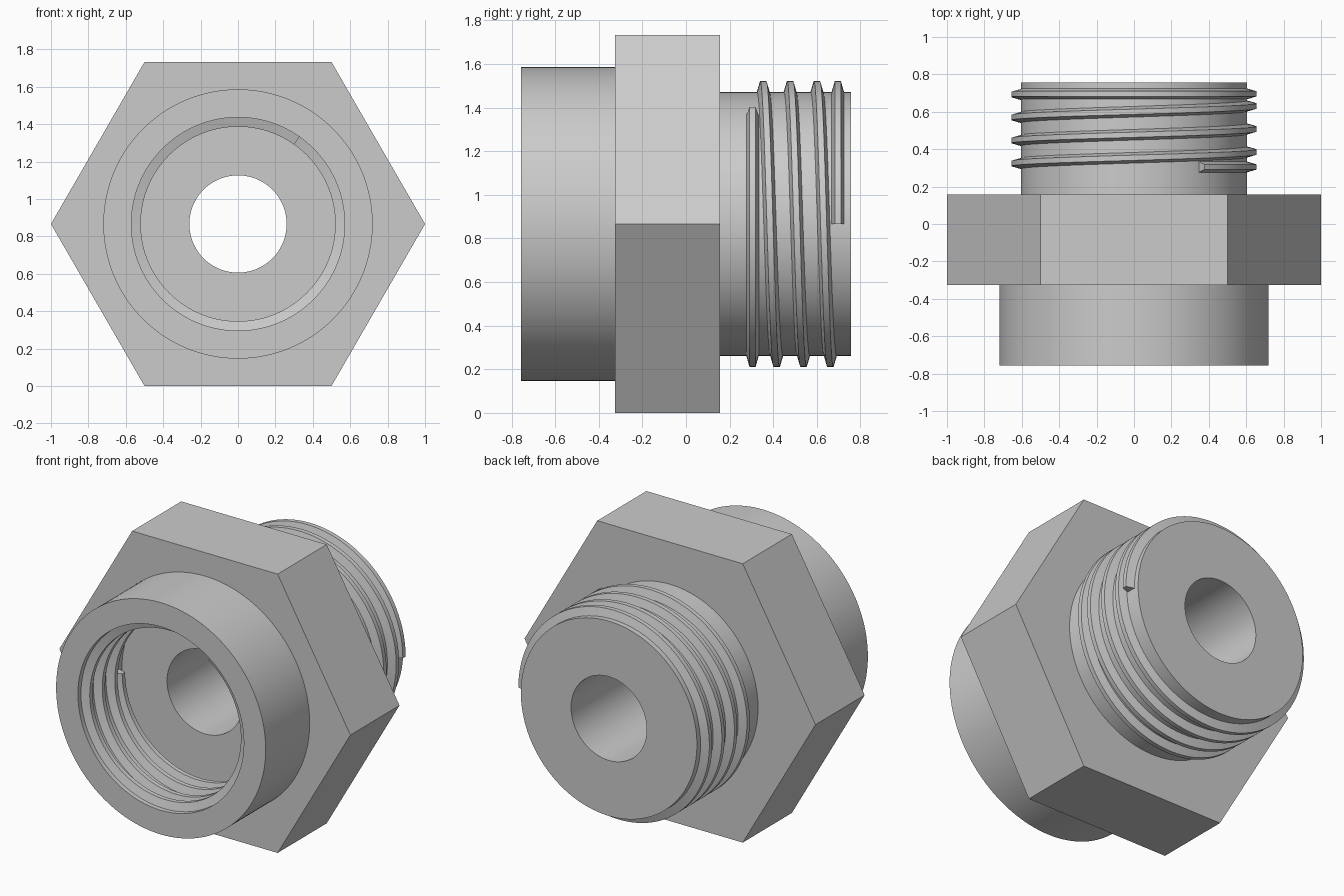
import bpy, bmesh
from math import sin, cos, pi, radians, sqrt

cube = bpy.data.objects.get("Cube")
if cube:
    bpy.data.objects.remove(cube, do_unlink=True)

AXIS_Z = sqrt(3) / 2      # height of the pipe axis
SEGMENTS = 144

steel = bpy.data.materials.new("grey_steel")
steel.use_nodes = True
colour = (0.6, 0.6, 0.6, 1)
steel.diffuse_color = colour
steel.node_tree.nodes["Principled BSDF"].inputs["Base Color"].default_value = colour


def polar(radius, angle, y):
    return (radius * cos(angle), y, AXIS_Z + radius * sin(angle))


def finish(bm, name):
    bmesh.ops.recalc_face_normals(bm, faces=bm.faces)
    mesh = bpy.data.meshes.new(name)
    bm.to_mesh(mesh)
    bm.free()
    mesh.materials.append(steel)
    obj = bpy.data.objects.new(name, mesh)
    bpy.context.collection.objects.link(obj)
    bpy.ops.object.select_all(action='DESELECT')
    obj.select_set(True)
    bpy.context.view_layer.objects.active = obj
    bpy.ops.object.shade_smooth_by_angle(angle=radians(30))
    return obj


def bridge(bm, a, b):
    """Join two closed loops of equal length with quads."""
    n = len(a)
    for i in range(n):
        j = (i + 1) % n
        bm.faces.new((a[i], a[j], b[j], b[i]))


def hexagon(angle):
    """Radius of a unit hexagon at an angle."""
    return cos(pi / 6) / cos(angle % (pi / 3) - pi / 6)


def lathe(name, profile):
    """Turn a closed (radius, y) profile; a radius may vary with angle."""
    bm = bmesh.new()
    angles = [2 * pi * i / SEGMENTS for i in range(SEGMENTS)]
    rings = []
    for radius, y in profile:
        rings.append([bm.verts.new(polar(radius(a) if callable(radius) else radius, a, y))
                      for a in angles])
    for i, ring in enumerate(rings):
        bridge(bm, ring, rings[(i + 1) % len(rings)])
    return finish(bm, name)


def thread(name, root, crest, offset, low, high, turns, pitch=0.123):
    """Sweep a trapezoid along a helix that levels out at both ends."""
    bm = bmesh.new()
    section = [(root, -0.03), (crest, -0.014), (crest, 0.014), (root, 0.03)]
    start = -55 / 360
    steps = int((turns - start) * SEGMENTS)
    loops = []
    for i in range(steps + 1):
        t = start + (turns - start) * i / steps
        y = min(max(offset + pitch * t, low), high)
        loops.append([bm.verts.new(polar(r, -2 * pi * t, y + dy)) for r, dy in section])
    for a, b in zip(loops, loops[1:]):
        bridge(bm, a, b)
    bm.faces.new(loops[0])
    bm.faces.new(loops[-1])
    return finish(bm, name)


# Body: spigot, hexagonal nut, collar with socket, and through bore
BACK, NUT_BACK, NUT_FRONT, FRONT = 0.757, 0.157, -0.325, -0.757
BORE, SPIGOT, COLLAR, SOCKET = 0.26, 0.605, 0.72, 0.57
lathe("fitting_body", [
    (BORE, BACK), (SPIGOT, BACK), (SPIGOT, NUT_BACK),
    (hexagon, NUT_BACK), (hexagon, NUT_FRONT),
    (COLLAR, NUT_FRONT), (COLLAR, FRONT),
    (SOCKET, FRONT), (SOCKET, NUT_FRONT), (BORE, NUT_FRONT)])

# Threads, sunk slightly into the walls
thread("outer_thread", SPIGOT - 0.005, 0.655, 0.262, 0.305, 0.696, 4)
thread("inner_thread", SOCKET + 0.005, 0.52, -0.76, -0.70, -0.38, 3.5)
